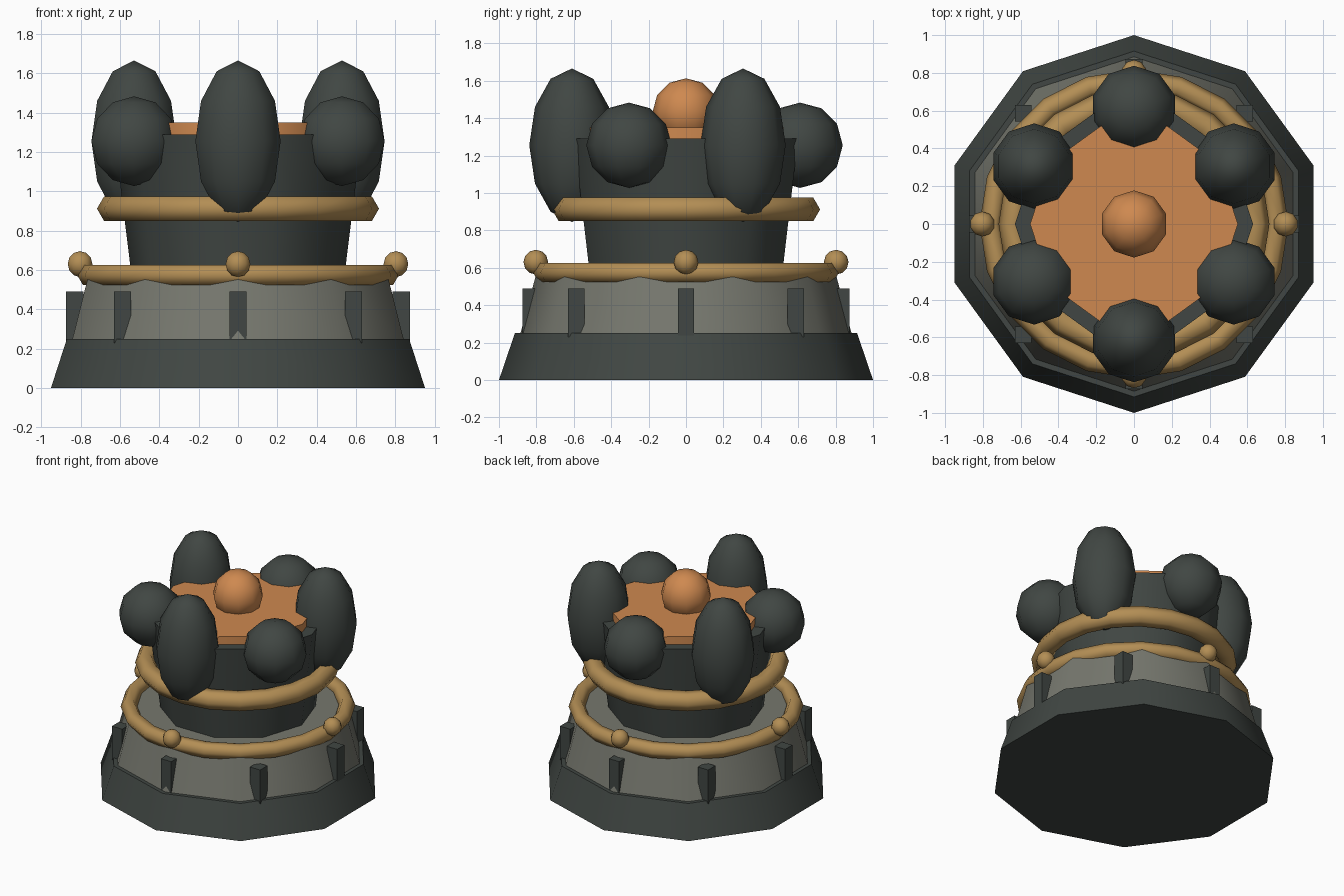
import bpy
from math import radians, sin, cos, pi

cube = bpy.data.objects.get("Cube")
if cube:
    bpy.data.objects.remove(cube, do_unlink=True)


def material(name, r, g, b):
    m = bpy.data.materials.new(name)
    m.use_nodes = True
    m.diffuse_color = (r, g, b, 1)
    bsdf = m.node_tree.nodes["Principled BSDF"]
    bsdf.inputs["Base Color"].default_value = (r, g, b, 1)
    bsdf.inputs["Roughness"].default_value = 0.8
    return m


DARK = material("dark iron", 0.052, 0.062, 0.056)
STONE = material("grey stone", 0.18, 0.185, 0.155)
GOLD = material("dull gold", 0.45, 0.27, 0.09)
EMBER = material("orange ember", 0.62, 0.25, 0.08)


def finish(name, mat, angle=None):
    ob = bpy.context.object
    ob.name = name
    ob.data.materials.append(mat)
    if angle:
        bpy.ops.object.shade_smooth_by_angle(angle=radians(angle))
    return ob


def tier(name, mat, r1, r2, z1, z2, turn=0):
    bpy.ops.mesh.primitive_cone_add(vertices=10, radius1=r1, radius2=r2, depth=z2 - z1,
                                    location=(0, 0, (z1 + z2) / 2), rotation=(0, 0, radians(turn)))
    return finish(name, mat, 45)


def ring(name, major, minor, z):
    bpy.ops.mesh.primitive_torus_add(major_radius=major, minor_radius=minor, major_segments=20,
                                     minor_segments=6, location=(0, 0, z))
    return finish(name, GOLD, 80)


def ball(name, mat, r, loc, stretch=1, rings=6):
    bpy.ops.mesh.primitive_uv_sphere_add(segments=10, ring_count=rings, radius=r, location=loc)
    bpy.context.object.scale.z = stretch
    return finish(name, mat, 80)


# Stepped body
tier("base", DARK, 1.0, 0.915, 0, 0.25)
tier("stone_tier", STONE, 0.885, 0.80, 0.25, 0.57)
tier("tower", DARK, 0.54, 0.63, 0.56, 1.29, 18)
tier("ember_bed", EMBER, 0.55, 0.55, 1.25, 1.35, 18)
ball("ember_core", EMBER, 0.178, (0, 0, 1.435))

# Gold trim
ring("lower_ring", 0.76, 0.058, 0.575)
ring("upper_ring", 0.645, 0.072, 0.912)
for i in range(4):
    a = i * pi / 2
    ball(f"gold_stud_{i + 1}", GOLD, 0.066, (0.803 * cos(a), 0.803 * sin(a), 0.63))

# Square posts around the stone tier
for i in range(8):
    a = i * pi / 4
    bpy.ops.mesh.primitive_cube_add(size=1, location=(0.83 * cos(a), 0.83 * sin(a), 0.36))
    bpy.context.object.scale = (0.088, 0.088, 0.26)
    finish(f"post_{i + 1}", DARK)

# Crown of alternating tall and round lobes, a tall one at the front
for i in range(6):
    a = -pi / 2 + i * pi / 3
    tall = i % 2 == 0
    ball(f"{'tall' if tall else 'round'}_lobe_{i + 1}", DARK, 0.228,
         (0.61 * cos(a), 0.61 * sin(a), 1.255), 1.8 if tall else 1)
